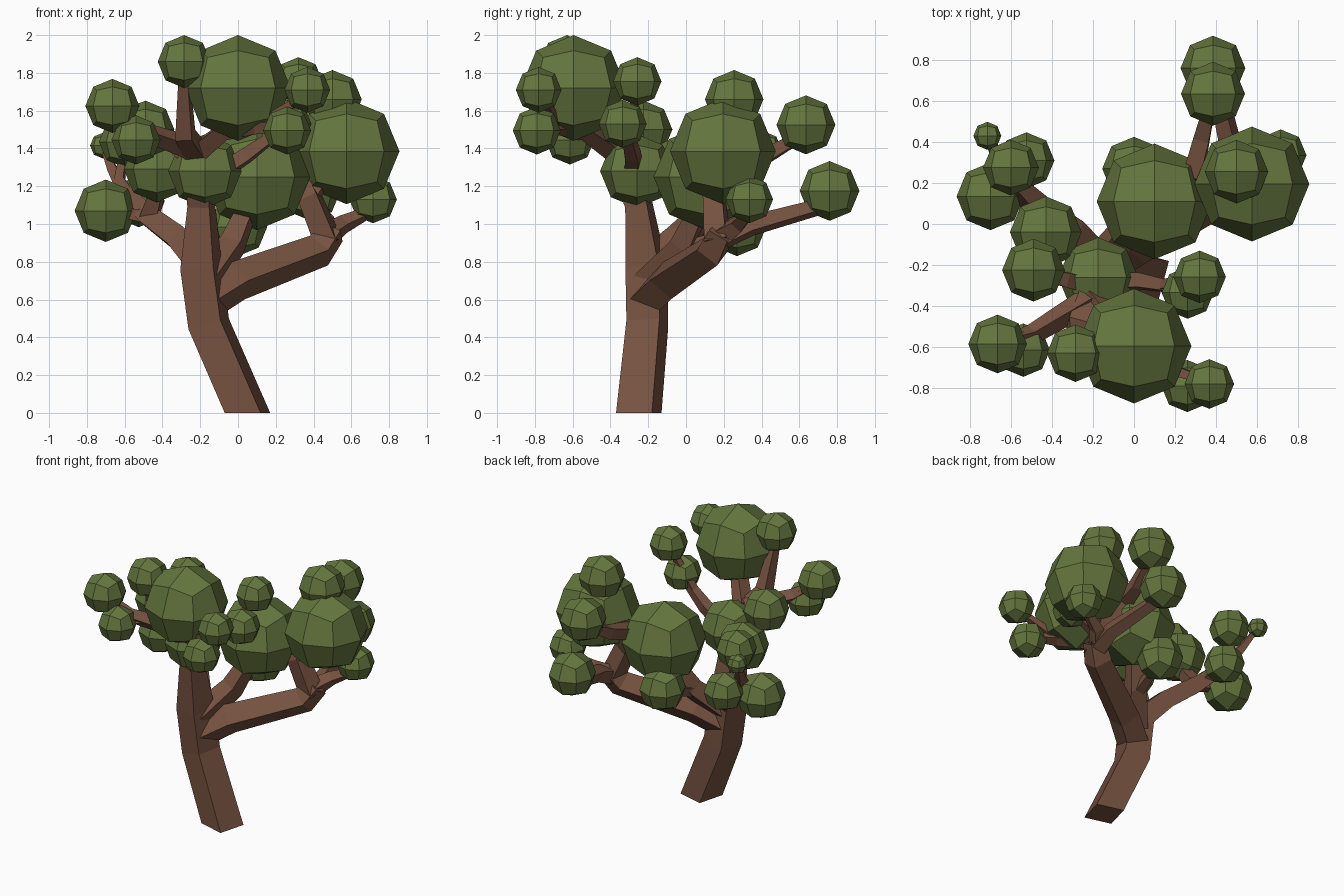
import bpy, bmesh, math
from mathutils import Vector


def material(name, rgb):
    m = bpy.data.materials.new(name)
    m.diffuse_color = (*rgb, 1)
    return m


bark = material("bark", (0.18, 0.084, 0.051))
leaf = material("leaf", (0.127, 0.18, 0.048))


def add_object(name, mesh):
    ob = bpy.data.objects.new(name, mesh)
    bpy.context.collection.objects.link(ob)
    return ob


def limb(name, *rings):
    """Tapered four-sided tube through (x, y, z, corner radius) rings."""
    pts = [Vector(r[:3]) for r in rings]
    bm = bmesh.new()
    loops = []
    for i, p in enumerate(pts):
        t = Vector((0, 0, 0))
        if i > 0:
            t += (p - pts[i - 1]).normalized()
        if i < len(pts) - 1:
            t += (pts[i + 1] - p).normalized()
        if p.z == 0:
            t = Vector((0, 0, 1))
        q = Vector((0, 0, 1)).rotation_difference(t.normalized())
        loop = []
        for k in range(4):
            a = math.radians(30 + 90 * k)
            loop.append(bm.verts.new(p + q @ Vector((math.cos(a), math.sin(a), 0)) * rings[i][3]))
        loops.append(loop)
    for a, b in zip(loops, loops[1:]):
        for k in range(4):
            j = (k + 1) % 4
            bm.faces.new((a[k], a[j], b[j], b[k]))
    bm.faces.new(loops[0][::-1])
    bm.faces.new(loops[-1])
    me = bpy.data.meshes.new(name)
    bm.to_mesh(me)
    bm.free()
    me.materials.append(bark)
    add_object(name, me)


# Trunk and the upright front limb
limb("trunk", (.05, -.25, 0, .139), (-.155, -.205, .47, .128), (-.195, -.21, .77, .128),
     (-.195, -.25, 1.1, .085), (-.21, -.36, 1.4, .075))
limb("front_top_branch", (-.21, -.34, 1.36, .075), (-.28, -.5, 1.47, .065), (-.285, -.62, 1.78, .035))
limb("front_left_branch", (-.22, -.37, 1.39, .065), (-.5, -.54, 1.49, .05), (-.65, -.58, 1.6, .03))
limb("front_left_twig", (-.4, -.48, 1.46, .04), (-.54, -.6, 1.45, .025))
limb("front_middle_branch", (-.21, -.36, 1.38, .07), (-.06, -.53, 1.5, .06), (.1, -.68, 1.52, .05),
     (.27, -.78, 1.52, .03))
limb("front_right_twig", (.1, -.68, 1.52, .04), (.36, -.77, 1.68, .025))
limb("side_left_branch", (-.2, -.3, 1.3, .06), (-.34, -.27, 1.42, .05), (-.48, -.23, 1.5, .03))
limb("side_right_branch", (-.18, -.28, 1.22, .06), (.04, -.28, 1.36, .05), (.26, -.32, 1.52, .03))
limb("side_right_twig", (.15, -.3, 1.45, .035), (.31, -.26, 1.73, .025))

# Right limb with its forks
limb("right_limb", (-.16, -.2, .6, .11), (.0, -.1, .7, .107), (.43, .14, .86, .095), (.5, .19, .96, .08))
limb("right_up_branch", (.48, .17, .9, .085), (.38, .15, 1.14, .075), (.29, .25, 1.32, .065),
     (.33, .42, 1.36, .055), (.38, .62, 1.47, .035))
limb("right_crown_branch", (.38, .15, 1.14, .06), (.55, .2, 1.4, .04), (.5, .26, 1.62, .03))
limb("right_outer_branch", (.46, .18, .93, .07), (.56, .28, 1.0, .05), (.71, .34, 1.07, .03))
limb("right_back_branch", (.48, .2, .93, .07), (.48, .34, .99, .06), (.39, .74, 1.1, .045))

# Middle limb
limb("middle_limb", (-.17, -.2, .7, .1), (-.03, -.02, .89, .08), (.08, .1, 1.15, .055))
limb("middle_twig", (-.05, -.05, .86, .05), (.0, .26, .96, .03))

# Left limb with its forks
limb("left_limb", (-.19, -.19, .78, .1), (-.31, -.04, .92, .085), (-.47, .08, 1.04, .075),
     (-.59, .2, 1.16, .055), (-.66, .32, 1.28, .035), (-.71, .42, 1.4, .02))
limb("left_up_branch", (-.47, .08, 1.03, .065), (-.44, .02, 1.13, .055), (-.42, -.04, 1.25, .04))
limb("left_outer_twig", (-.47, .08, 1.04, .05), (-.68, .13, 1.07, .03))
limb("left_back_twig", (-.52, .13, 1.08, .045), (-.53, .3, 1.12, .03))
limb("left_top_twig", (-.63, .26, 1.22, .035), (-.6, .28, 1.4, .025))

# Leaf ball: a cube divided once and rounded to a sphere
bm = bmesh.new()
bmesh.ops.create_cube(bm, size=2)
bmesh.ops.subdivide_edges(bm, edges=bm.edges[:], cuts=1, use_grid_fill=True)
for v in bm.verts:
    v.co.normalize()
ball = bpy.data.meshes.new("leaf_ball")
bm.to_mesh(ball)
bm.free()
ball.materials.append(leaf)

# Leaf balls: x, y, z, radius
clumps = [
    (0, -.595, 1.72, .28), (.575, .195, 1.385, .28), (.1, .11, 1.25, .282),
    (-.175, -.26, 1.28, .195), (-.285, -.63, 1.86, .14), (-.665, -.585, 1.625, .143),
    (-.54, -.615, 1.445, .13), (.367, -.78, 1.71, .121), (.26, -.79, 1.495, .127),
    (.32, -.258, 1.755, .128), (.262, -.335, 1.53, .127), (-.49, -.225, 1.5, .153),
    (-.43, -.04, 1.29, .175), (-.7, .135, 1.07, .165), (-.6, .275, 1.435, .136),
    (-.525, .31, 1.12, .137), (-.715, .43, 1.415, .068), (0, .27, .985, .155),
    (.5, .255, 1.66, .155), (.715, .335, 1.13, .126), (.385, .635, 1.525, .156),
    (.385, .76, 1.175, .158),
]
for i, (x, y, z, r) in enumerate(clumps, 1):
    ob = add_object(f"leaf_clump_{i}", ball)
    ob.location = (x, y, z)
    ob.scale = (r, r, r)
